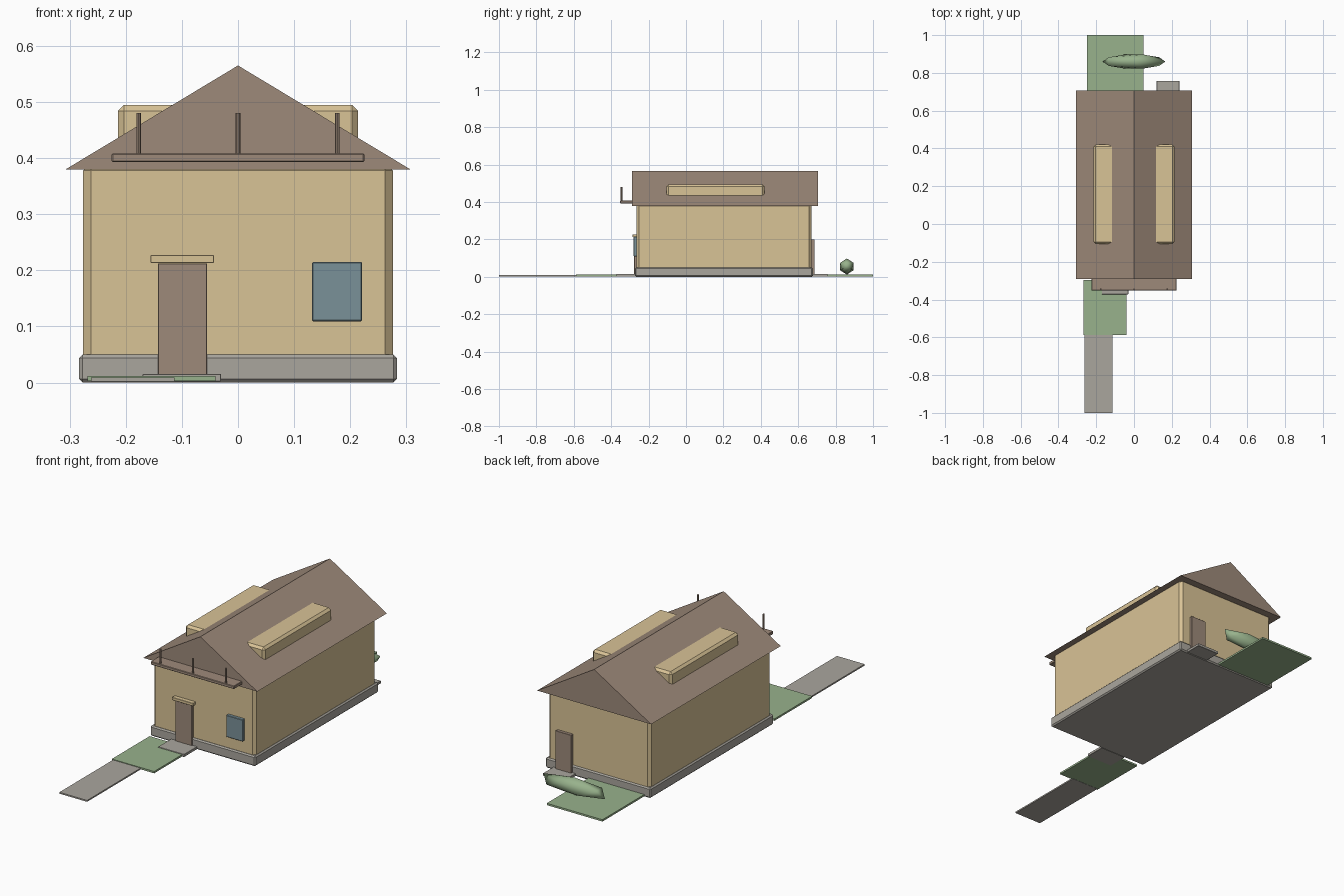
import bpy
import bmesh
from mathutils import Matrix

if "Cube" in bpy.data.objects:
    bpy.data.objects.remove(bpy.data.objects["Cube"], do_unlink=True)


def material(name, rgb):
    """Flat material from an sRGB triple, stored as linear values."""
    lin = [((c / 255 + 0.055) / 1.055) ** 2.4 for c in rgb]
    mat = bpy.data.materials.new(name)
    mat.use_nodes = True
    mat.diffuse_color = (*lin, 1)
    mat.node_tree.nodes["Principled BSDF"].inputs["Base Color"].default_value = (*lin, 1)
    return mat


SAND = material("sand_plaster", (217, 195, 150))
BROWN = material("roof_brown", (158, 138, 122))
STONE = material("grey_stone", (170, 166, 158))
GRASS = material("lawn_green", (152, 178, 140))
LEAF = material("shrub_green", (152, 178, 140))
GLASS = material("blue_glass", (122, 145, 152))


def finish(name, bm, mat):
    mesh = bpy.data.meshes.new(name)
    bmesh.ops.recalc_face_normals(bm, faces=bm.faces)
    bm.to_mesh(mesh)
    bm.free()
    mesh.materials.append(mat)
    obj = bpy.data.objects.new(name, mesh)
    bpy.context.collection.objects.link(obj)
    return obj


def box(name, x, y, z, mat, chamfer=0):
    """Box from (low, high) ranges, with optional chamfered edges."""
    size = [r[1] - r[0] for r in (x, y, z)]
    mid = [(r[0] + r[1]) / 2 for r in (x, y, z)]
    bm = bmesh.new()
    bmesh.ops.create_cube(bm, size=1, matrix=Matrix.Translation(mid) @ Matrix.Diagonal((*size, 1)))
    if chamfer:
        bmesh.ops.bevel(bm, geom=bm.edges[:], offset=chamfer, segments=1, affect='EDGES')
    return finish(name, bm, mat)


# House body
box("foundation", (-0.283, 0.283), (-0.272, 0.678), (0, 0.05), STONE, 0.006)
box("walls", (-0.276, 0.276), (-0.264, 0.672), (0.004, 0.392), SAND, 0.014)

# Gable roof: triangular profile extruded along the house
bm = bmesh.new()
profile = [bm.verts.new(p) for p in ((-0.307, -0.29, 0.38), (0.307, -0.29, 0.38), (0, -0.29, 0.565))]
gable = bm.faces.new(profile)
back = bmesh.ops.extrude_face_region(bm, geom=[gable], use_keep_orig=True)["geom"]
bmesh.ops.translate(bm, vec=(0, 0.997, 0), verts=[v for v in back if isinstance(v, bmesh.types.BMVert)])
finish("gable_roof", bm, BROWN)

# Long dormers on both slopes
for side, sign in (("left", 1), ("right", -1)):
    box(side + "_dormer", sorted((sign * 0.10, sign * 0.214)), (-0.105, 0.42), (0.40, 0.495), SAND, 0.011)

# Balcony with three railing posts
box("balcony_deck", (-0.225, 0.225), (-0.352, -0.285), (0.393, 0.408), BROWN, 0.002)
for i in (-1, 0, 1):
    bm = bmesh.new()
    bmesh.ops.create_cone(bm, cap_ends=True, segments=10, radius1=0.0045, radius2=0.0045, depth=0.075,
                          matrix=Matrix.Translation((i * 0.177, -0.345, 0.443)))
    finish("railing_post", bm, BROWN)

# Front door, canopy and window
box("front_door", (-0.143, -0.055), (-0.277, -0.258), (0.012, 0.212), BROWN, 0.001)
box("door_canopy", (-0.156, -0.043), (-0.285, -0.258), (0.213, 0.227), SAND, 0.001)
box("front_window", (0.132, 0.221), (-0.28, -0.258), (0.109, 0.215), GLASS, 0.002)

# Back door
box("back_door", (0.138, 0.222), (0.665, 0.687), (0.012, 0.2), BROWN, 0.001)

# Steps, lawns and path
box("front_step", (-0.17, -0.03), (-0.372, -0.27), (0.002, 0.015), STONE, 0.001)
box("back_step", (0.12, 0.24), (0.675, 0.757), (0.002, 0.015), STONE, 0.001)
box("front_lawn", (-0.268, -0.04), (-0.588, -0.297), (0.003, 0.012), GRASS)
box("back_lawn", (-0.25, 0.05), (0.678, 1.0), (0.003, 0.012), GRASS)
box("front_path", (-0.262, -0.113), (-1.0, -0.58), (0.002, 0.009), STONE)

# Low faceted shrub
bm = bmesh.new()
bmesh.ops.create_icosphere(bm, subdivisions=1, radius=1,
                           matrix=Matrix.Translation((0, 0.86, 0.055)) @ Matrix.Diagonal((0.185, 0.043, 0.043, 1)))
shrub = finish("shrub", bm, LEAF)
shrub.data.shade_smooth()
